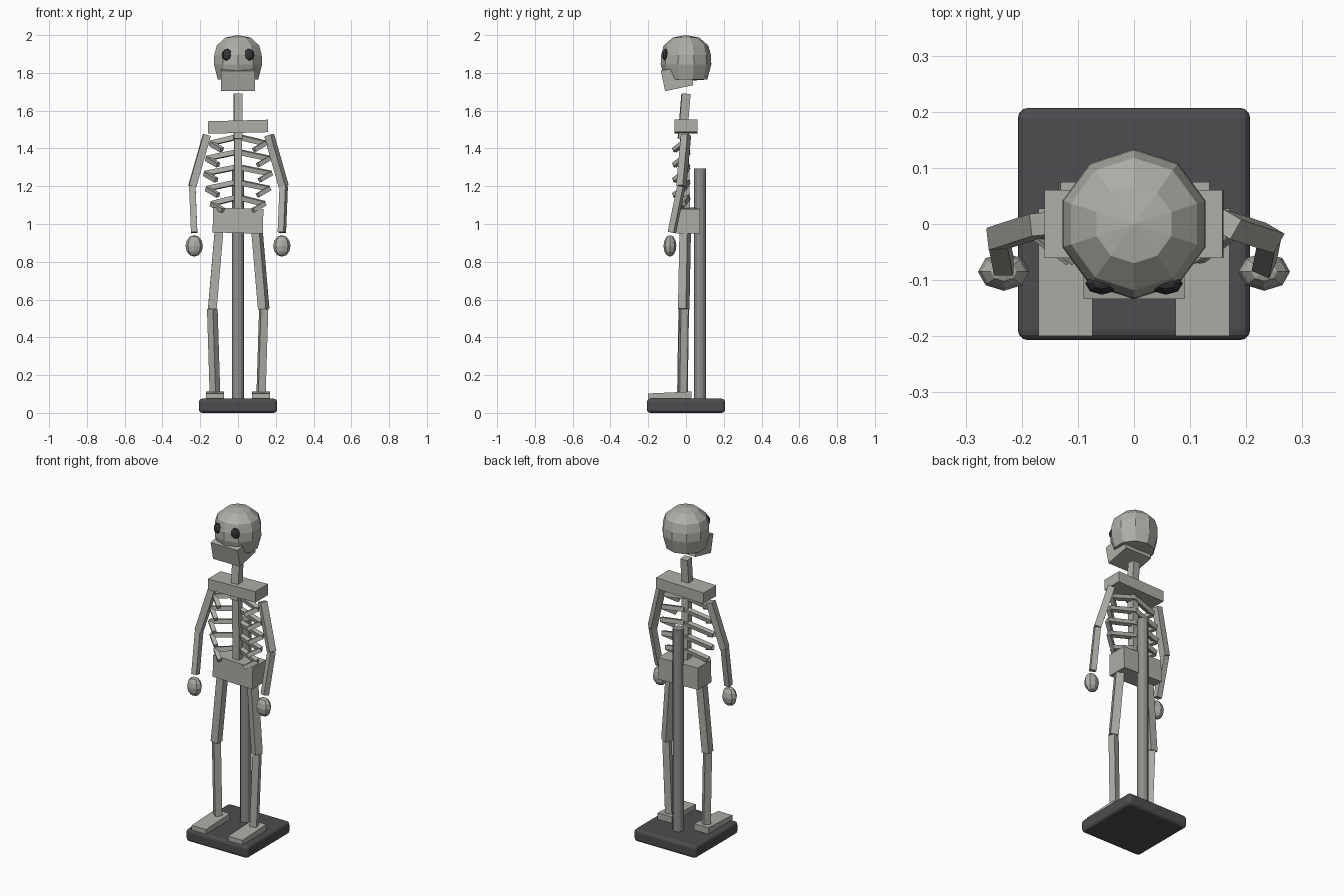
import bpy, bmesh, math
from mathutils import Vector, Matrix

if "Cube" in bpy.data.objects:
    bpy.data.objects.remove(bpy.data.objects["Cube"])


def material(name, rgb):
    m = bpy.data.materials.new(name)
    m.diffuse_color = (*rgb, 1)
    m.use_nodes = True
    m.node_tree.nodes["Principled BSDF"].inputs["Base Color"].default_value = m.diffuse_color
    return m


BONE = material("bone", (0.43, 0.42, 0.385))
STEEL = material("grey_pole", (0.28, 0.275, 0.265))
DARK = material("dark_base", (0.075, 0.073, 0.08))
SOCKET = material("eye_socket", (0.035, 0.035, 0.04))


def finish(bm, name, mat):
    bmesh.ops.recalc_face_normals(bm, faces=bm.faces)
    me = bpy.data.meshes.new(name)
    bm.to_mesh(me)
    bm.free()
    me.materials.append(mat)
    ob = bpy.data.objects.new(name, me)
    bpy.context.collection.objects.link(ob)
    return ob


def box(name, centre, size, mat=BONE, rx=0, ry=0):
    bm = bmesh.new()
    bmesh.ops.create_cube(bm, size=1)
    bm.transform(Matrix.Translation(centre)
                 @ Matrix.Rotation(math.radians(ry), 4, 'Y')
                 @ Matrix.Rotation(math.radians(rx), 4, 'X')
                 @ Matrix.Diagonal((*size, 1)))
    return finish(bm, name, mat)


def stick(name, a, b, width, twist=12):
    """Square bar from a to b."""
    a, b = Vector(a), Vector(b)
    d = b - a
    bm = bmesh.new()
    bmesh.ops.create_cube(bm, size=1)
    bm.transform(Matrix.Translation((a + b) / 2)
                 @ d.to_track_quat('Z', 'Y').to_matrix().to_4x4()
                 @ Matrix.Rotation(math.radians(twist), 4, 'Z')
                 @ Matrix.Diagonal((width, width, d.length, 1)))
    return finish(bm, name, BONE)


def ball(name, centre, radii, mat, seg=8, rings=6):
    bm = bmesh.new()
    bmesh.ops.create_uvsphere(bm, u_segments=seg, v_segments=rings, radius=1)
    bm.transform(Matrix.Translation(centre) @ Matrix.Diagonal((*radii, 1)))
    return finish(bm, name, mat)


# stand: rounded base and pole
base = box("stand_base", (0, 0, 0.0375), (0.414, 0.414, 0.075), DARK)
bev = base.modifiers.new("round", 'BEVEL')
bev.width = 0.018
bev.segments = 3

bm = bmesh.new()
bmesh.ops.create_cone(bm, cap_ends=True, segments=12, radius1=0.031,
                      radius2=0.031, depth=1.235)
bm.transform(Matrix.Translation((0, 0.074, 0.6775)))
pole = finish(bm, "stand_pole", STEEL)

# skull: ten-sided turned profile
bm = bmesh.new()
profile = [(0.07, 1.987), (0.118, 1.945), (0.132, 1.895), (0.134, 1.845), (0.113, 1.765)]
rings = []
for r, z in profile:
    rings.append([bm.verts.new((r * math.cos(math.radians(90 + 36 * i)),
                                r * math.sin(math.radians(90 + 36 * i)), z))
                  for i in range(10)])
top = bm.verts.new((0, 0, 2.0))
low = bm.verts.new((0, 0, 1.757))
for i in range(10):
    j = (i + 1) % 10
    bm.faces.new((top, rings[0][i], rings[0][j]))
    bm.faces.new((low, rings[-1][j], rings[-1][i]))
    for p, q in zip(rings, rings[1:]):
        bm.faces.new((p[i], q[i], q[j], p[j]))
finish(bm, "skull", BONE)
box("jaw", (0, -0.047, 1.773), (0.18, 0.153, 0.11), rx=12)

# trunk
stick("neck", (0, -0.02, 1.45), (0, 0, 1.69), 0.046, 4)
stick("spine", (0, 0.0, 1.05), (0, -0.01, 1.5), 0.042, 4)
box("shoulder_girdle", (0, 0, 1.515), (0.318, 0.122, 0.066), ry=-1.5)
box("pelvis", (0, 0.012, 1.018), (0.266, 0.125, 0.132), ry=1.5)

for s, side in ((-1, "left"), (1, "right")):
    # eye sockets
    ball(side + "_eye_socket", (s * 0.057, -0.106, 1.895), (0.03, 0.02, 0.032), SOCKET)

    # ribs: back bar to the side, then short bar forward
    for i, w in enumerate((0.145, 0.165, 0.175, 0.165, 0.14)):
        z = 1.462 - i * 0.08
        bend = (s * w, -0.015, z - 0.035)
        stick(f"{side}_rib_back_{i}", (0, 0.008, z), bend, 0.026)
        stick(f"{side}_rib_front_{i}", bend, (s * (w - 0.06), -0.06, z - 0.07), 0.024)

    # arms
    elbow = (s * 0.242, -0.025, 1.2)
    stick(side + "_upper_arm", (s * 0.165, 0, 1.47), elbow, 0.04)
    stick(side + "_forearm", elbow, (s * 0.232, -0.075, 0.955), 0.034)
    ball(side + "_hand", (s * 0.232, -0.085, 0.884), (0.046, 0.034, 0.057), BONE)

    # legs
    knee = (s * 0.136, -0.012, 0.55)
    stick(side + "_thigh", (s * 0.1, -0.004, 0.97), knee, 0.046)
    stick(side + "_shin", knee, (s * 0.122, -0.019, 0.1), 0.04)

    # wedge foot, lower at the toes
    foot = box(side + "_foot", (s * 0.122, -0.086, 0.094), (0.096, 0.228, 0.038))
    for v in foot.data.vertices:
        if v.co.y < -0.1 and v.co.z > 0.1:
            v.co.z -= 0.01
